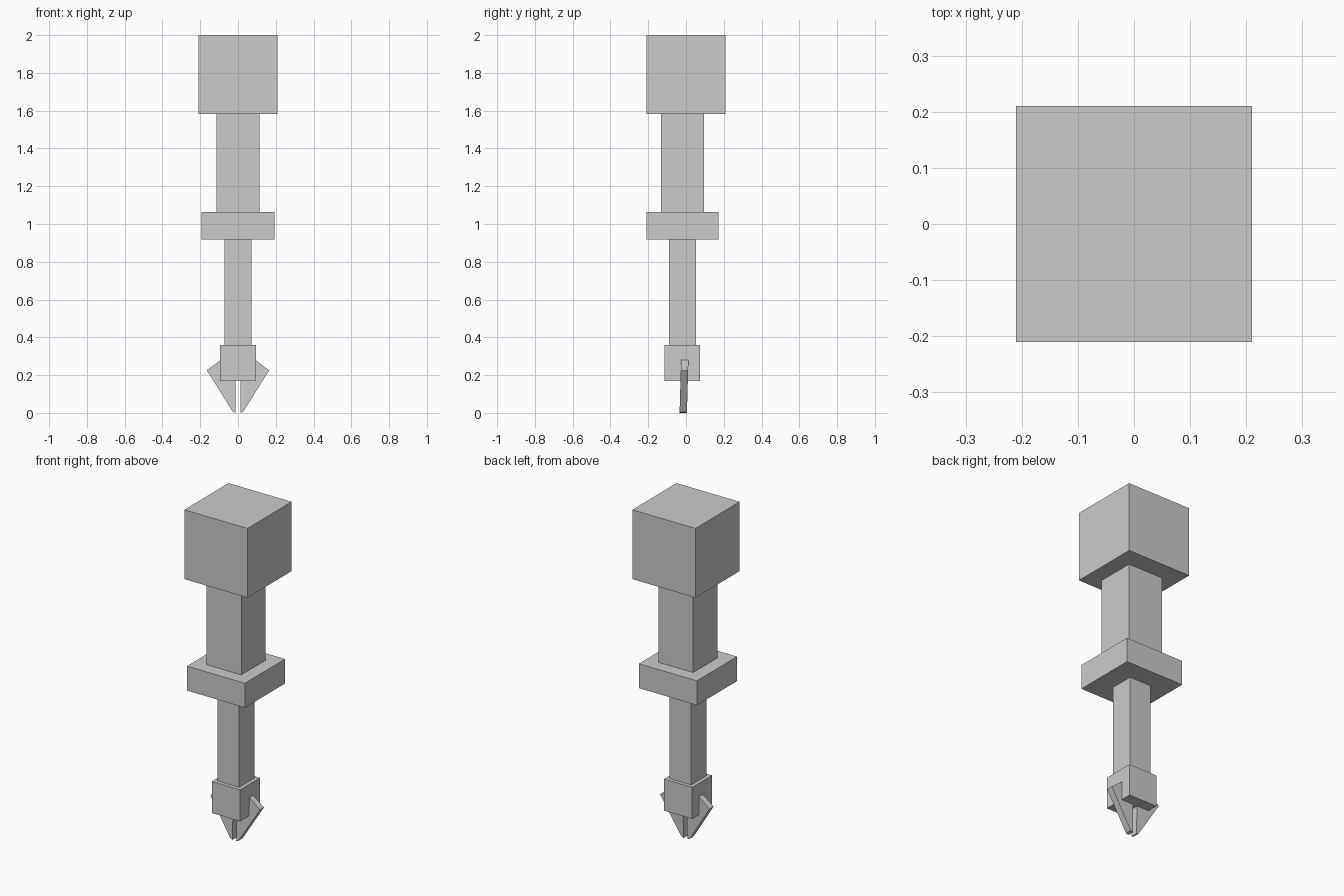
import bpy
import bmesh

if "Cube" in bpy.data.objects:
    bpy.data.objects.remove(bpy.data.objects["Cube"])


def box(name, x, y0, y1, z0, z1):
    """Box symmetric in x with the given half width."""
    bm = bmesh.new()
    bmesh.ops.create_cube(bm, size=1)
    for v in bm.verts:
        v.co.x *= 2 * x
        v.co.y = y0 if v.co.y < 0 else y1
        v.co.z = z0 if v.co.z < 0 else z1
    finish(name, bm)


def claw(name, side):
    """Angular jaw plate, leaning slightly forward towards the tip."""
    profile = [(0.012, 0.0), (0.027, 0.005), (0.165, 0.225),
               (0.09, 0.282), (0.02, 0.282), (0.014, 0.17)]
    bm = bmesh.new()
    rings = []
    for edge in (-0.034, 0.005):
        rings.append([bm.verts.new((side * x, edge + 0.028 * z, z)) for x, z in profile])
    front, back = rings
    bm.faces.new(front)
    bm.faces.new(back[::-1])
    n = len(profile)
    for i in range(n):
        j = (i + 1) % n
        bm.faces.new((front[i], back[i], back[j], front[j]))
    finish(name, bm)


def finish(name, bm):
    bmesh.ops.recalc_face_normals(bm, faces=bm.faces)
    mesh = bpy.data.meshes.new(name)
    bm.to_mesh(mesh)
    bm.free()
    bpy.context.collection.objects.link(bpy.data.objects.new(name, mesh))


# Stacked arm segments, from shoulder to wrist
box("shoulder_block", 0.21, -0.21, 0.21, 1.583, 2.0)
box("upper_arm", 0.115, -0.133, 0.096, 1.064, 1.583)
box("elbow_collar", 0.193, -0.21, 0.172, 0.917, 1.064)
box("forearm", 0.072, -0.091, 0.053, 0.36, 0.917)
box("wrist_block", 0.094, -0.114, 0.075, 0.17, 0.36)

# Mirrored gripper jaws
claw("right_claw", 1)
claw("left_claw", -1)
